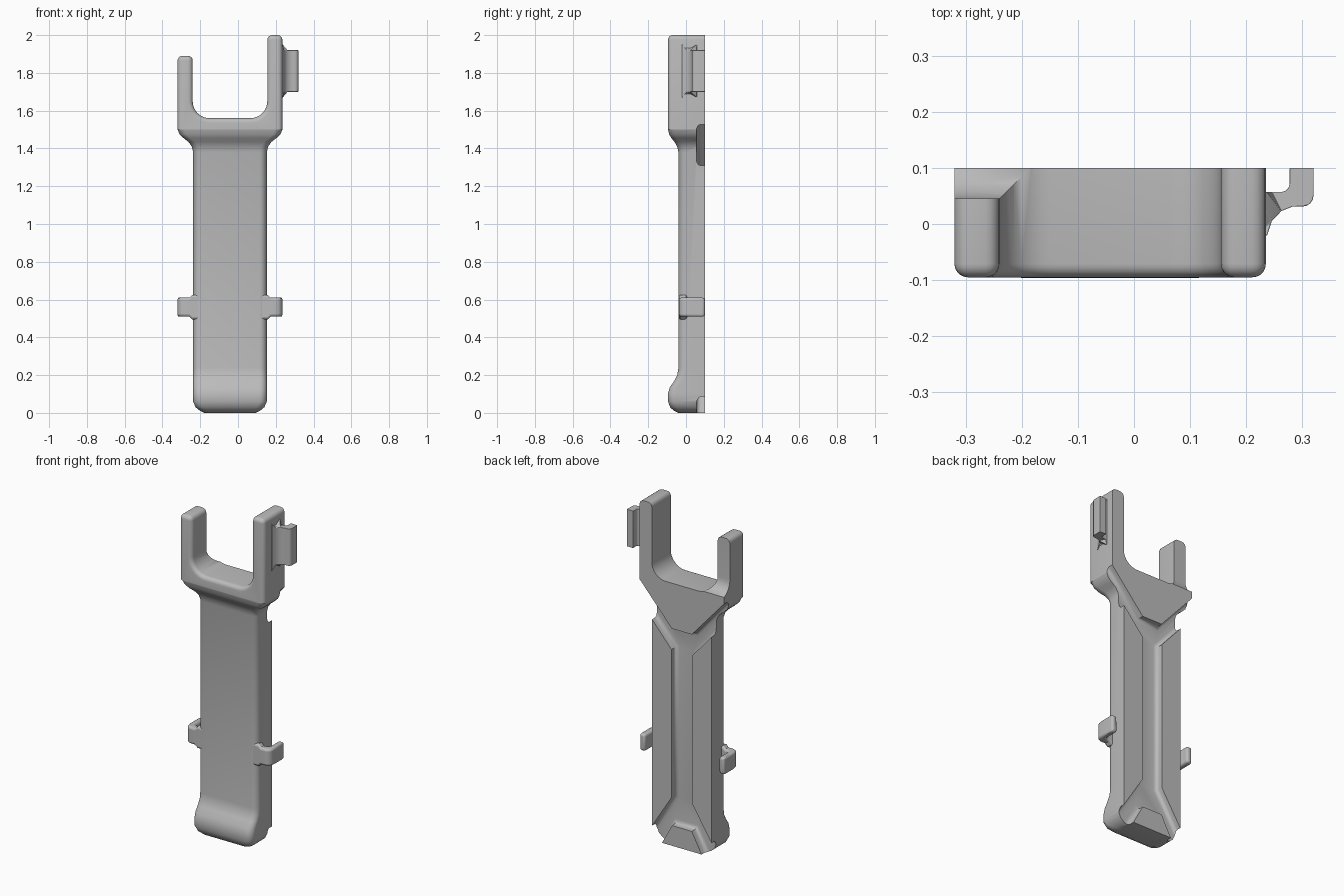
import bpy, bmesh
from math import sin, cos, pi
from mathutils import Vector

if "Cube" in bpy.data.objects:
    bpy.data.objects.remove(bpy.data.objects["Cube"])

CX = -0.0425      # centre line of the body
BACK = 0.1        # flat back plane
R = 0.038         # front edge rounding

grey = bpy.data.materials.new("plain grey")
grey.use_nodes = True
colour = (0.5, 0.5, 0.5, 1)
grey.diffuse_color = colour
grey.node_tree.nodes["Principled BSDF"].inputs["Base Color"].default_value = colour


def finish(bm, name):
    bmesh.ops.recalc_face_normals(bm, faces=bm.faces)
    mesh = bpy.data.meshes.new(name)
    bm.to_mesh(mesh)
    bm.free()
    mesh.materials.append(grey)
    ob = bpy.data.objects.new(name, mesh)
    bpy.context.collection.objects.link(ob)
    return ob


def select(ob):
    bpy.ops.object.select_all(action='DESELECT')
    ob.select_set(True)
    bpy.context.view_layer.objects.active = ob


def smooth(ob):
    select(ob)
    bpy.ops.object.shade_smooth_by_angle(angle=0.7)


def cut(ob, cutter):
    mod = ob.modifiers.new("cut", 'BOOLEAN')
    mod.operation = 'DIFFERENCE'
    mod.solver = 'EXACT'
    mod.object = cutter
    select(ob)
    bpy.ops.object.modifier_apply(modifier=mod.name)


def arc(cx, cy, r, a0, a1, n=6):
    angles = [a0 + (a1 - a0) * i / n for i in range(n + 1)]
    return [(cx + r * cos(a), cy + r * sin(a)) for a in angles]


def slab(name, outline, y0, y1, width, keep, segments=5):
    """Extrude an x-z outline along y and round the chosen front edges."""
    bm = bmesh.new()
    face = bm.faces.new([bm.verts.new((x, y0, z)) for x, z in outline])
    new = bmesh.ops.extrude_face_region(bm, geom=[face])["geom"]
    moved = [v for v in new if isinstance(v, bmesh.types.BMVert)]
    bmesh.ops.translate(bm, verts=moved, vec=(0, y1 - y0, 0))
    bmesh.ops.recalc_face_normals(bm, faces=bm.faces)
    edges = [e for e in bm.edges
             if all(abs(v.co.y - y0) < 1e-5 for v in e.verts)
             and keep((e.verts[0].co + e.verts[1].co) / 2)]
    bmesh.ops.bevel(bm, geom=edges, offset=width, segments=segments,
                    profile=0.5, affect='EDGES', clamp_overlap=True)
    return finish(bm, name)


# Body: rounded sections lofted upward (height, half width, front y)
sections = [(0, 0.135, -0.04), (0.012, 0.16, -0.065), (0.03, 0.182, -0.084),
            (0.06, 0.195, -0.095), (0.1, 0.195, -0.096), (0.135, 0.195, -0.086),
            (0.17, 0.195, -0.062), (0.2, 0.195, -0.046), (0.24, 0.195, -0.04),
            (1.38, 0.195, -0.04), (1.41, 0.202, -0.047), (1.435, 0.22, -0.061),
            (1.455, 0.246, -0.078), (1.475, 0.267, -0.089), (1.5, 0.2775, -0.095)]
bm = bmesh.new()
rings = []
for z, hw, front in sections:
    ring = [(hw, BACK)] + arc(hw - R, front + R, R, 0, -pi / 2)
    ring += [(-x, y) for x, y in reversed(ring)]
    rings.append([bm.verts.new((CX + x, y, z)) for x, y in ring])
for low, high in zip(rings, rings[1:]):
    for i in range(len(low)):
        j = (i + 1) % len(low)
        bm.faces.new((low[i], low[j], high[j], high[i]))
bm.faces.new(rings[0])
bm.faces.new(rings[-1])
body = finish(bm, "body")

# Fork: U outline with one tall and one short prong
left, right, floor, fillet = CX - 0.2775, CX + 0.2775, 1.56, 0.09
in_l, in_r, tip = left + 0.08, right - 0.08, 0.025
outline = [(left, 1.5), (right, 1.5)]
outline += arc(right - tip, 2 - tip, tip, 0, pi / 2, 4)
outline += arc(in_r + tip, 2 - tip, tip, pi / 2, pi, 4)
outline += arc(in_r - fillet, floor + fillet, fillet, 0, -pi / 2, 8)
outline += arc(in_l + fillet, floor + fillet, fillet, -pi / 2, -pi, 8)
outline += arc(in_l - tip, 1.89 - tip, tip, 0, pi / 2, 4)
outline += arc(left + tip, 1.89 - tip, tip, pi / 2, pi, 4)
fork = slab("fork", outline, -0.095, BACK, 0.024, lambda c: c.z > 1.501)

# Recess behind the short prong, with a coved floor
recess = [(-0.5, floor), (-0.12, floor), (-0.12, 2.1), (-0.5, 2.1)]
recess_cutter = slab("recess_cutter", recess, 0.045, 0.3, fillet,
                     lambda c: c.z < floor + 0.01, 8)
cut(fork, recess_cutter)

# Branching groove in the back
half = [(0.066, 1.29), (0.4, 1.665), (0.4, 1.544), (0.068, 1.165),
        (0.068, 0.285), (0.268, -0.03), (0.146, -0.03), (0.065, 0.12)]
groove = half + [(-x, z) for x, z in reversed(half)]
groove_cutter = slab("groove_cutter", [(CX + x, z) for x, z in groove],
                     0.055, 0.2, 0.022, lambda c: True, 4)
for part in (body, fork):
    cut(part, groove_cutter)
    smooth(part)
for cutter in (recess_cutter, groove_cutter):
    bpy.data.objects.remove(cutter)


def hook(name, profile, z0, z1, root, flare, side=1):
    """Extrude an x-y hook profile along z, flaring it where it meets the body."""
    bm = bmesh.new()
    loops = []
    for z, sign in ((z0, -1), (z1, 1)):
        loops.append([bm.verts.new((CX + side * x, y, z + sign * flare * (x < root)))
                      for x, y in profile])
    low, high = loops
    for i in range(len(low)):
        j = (i + 1) % len(low)
        bm.faces.new((low[i], low[j], high[j], high[i]))
    for loop in loops:
        bm.faces.new(loop)
    bmesh.ops.triangulate(bm, faces=[f for f in bm.faces if len(f.verts) > 4])
    ob = finish(bm, name)
    mod = ob.modifiers.new("rounding", 'BEVEL')
    mod.width = 0.012
    mod.segments = 3
    mod.limit_method = 'ANGLE'
    mod.angle_limit = 0.9
    smooth(ob)
    return ob


# Side hooks on the body
strap = [(0.15, -0.038), (0.2, -0.038), (0.215, -0.038)]
strap += arc(0.2425, -0.003, 0.035, -pi / 2, 0, 5)
strap += [(0.2775, BACK), (0.243, BACK)]
strap += arc(0.228, 0.02, 0.015, 0, -pi / 2, 3)
strap += [(0.215, 0.005), (0.2, 0.005), (0.15, 0.005)]
for side, name in ((1, "left_hook"), (-1, "right_hook")):
    hook(name, strap, 0.51, 0.61, 0.205, 0.015, side)

# Clip on the tall prong
clip = [(0.26, -0.025), (0.28, -0.02), (0.288, 0.005), (0.305, 0.023), (0.325, 0.031)]
clip += arc(0.3425, 0.051, 0.02, -pi / 2, 0, 4)
clip += [(0.3625, BACK), (0.32, BACK)]
clip += arc(0.305, 0.072, 0.015, 0, -pi / 2, 3)
clip += [(0.288, 0.057), (0.28, 0.057), (0.26, 0.057)]
hook("prong_clip", clip, 1.70, 1.92, 0.284, 0.03)
